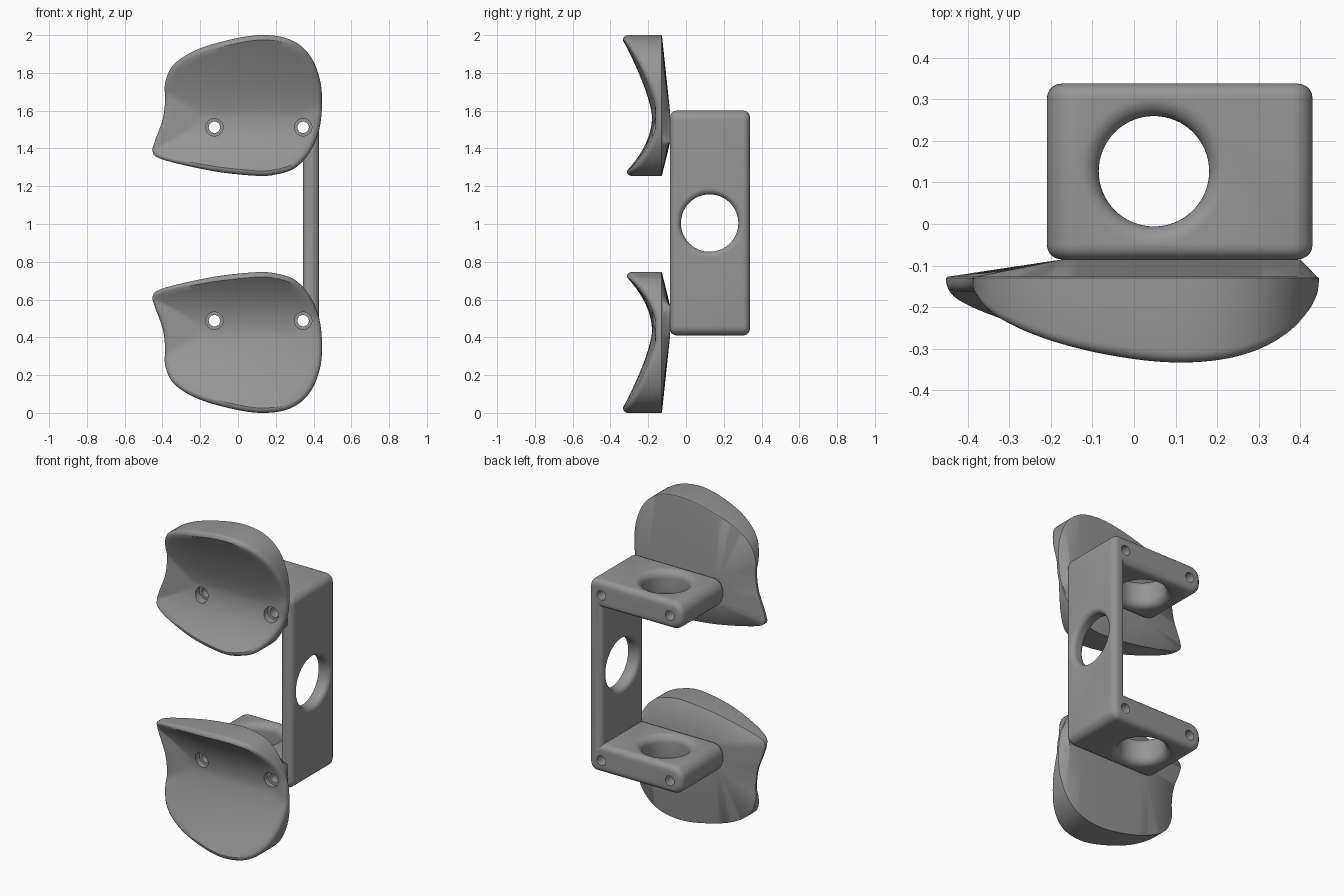
import bpy, bmesh, math
from mathutils import Vector

if "Cube" in bpy.data.objects:
    bpy.data.objects.remove(bpy.data.objects["Cube"])

grey = bpy.data.materials.new("mid grey")
grey.diffuse_color = (0.30, 0.30, 0.30, 1)
grey.use_nodes = True
grey.node_tree.nodes["Principled BSDF"].inputs["Base Color"].default_value = grey.diffuse_color


def make_object(name, bm):
    bmesh.ops.remove_doubles(bm, verts=bm.verts, dist=0.0004)
    bmesh.ops.recalc_face_normals(bm, faces=bm.faces)
    me = bpy.data.meshes.new(name)
    bm.to_mesh(me)
    bm.free()
    ob = bpy.data.objects.new(name, me)
    bpy.context.collection.objects.link(ob)
    me.materials.append(grey)
    return ob


def lathe(name, profile, centre, axis, n=64):
    """Solid of revolution: profile is (radius, position along the axis)."""
    bm = bmesh.new()
    rot = Vector((0, 0, 1)).rotation_difference(Vector(axis))
    rings = []
    for r, t in profile:
        rings.append([bm.verts.new(Vector(centre) + rot @ Vector(
            (r * math.cos(2 * math.pi * i / n), r * math.sin(2 * math.pi * i / n), t)))
            for i in range(n)])
    bridge(bm, rings)
    bm.faces.new(rings[0])
    bm.faces.new(rings[-1])
    return make_object(name, bm)


def bridge(bm, rings):
    n = len(rings[0])
    for a, b in zip(rings, rings[1:]):
        for i in range(n):
            j = (i + 1) % n
            bm.faces.new((a[i], a[j], b[j], b[i]))


def cut(ob, cutter):
    m = ob.modifiers.new("cut", 'BOOLEAN')
    m.operation, m.solver, m.object = 'DIFFERENCE', 'EXACT', cutter
    bpy.context.view_layer.objects.active = ob
    bpy.ops.object.modifier_apply(modifier=m.name)
    bpy.data.objects.remove(cutter)


def smooth(ob, angle=35):
    bpy.ops.object.select_all(action='DESELECT')
    ob.select_set(True)
    bpy.context.view_layer.objects.active = ob
    bpy.ops.object.shade_smooth_by_angle(angle=math.radians(angle))


def flared_hole(ob, centre, axis, r, half, f):
    """Round hole through a plate, with a fillet on both rims."""
    arc = [(r + f - f * math.sin(a), half - f + f * math.cos(a))
           for a in (math.radians(k * 11.25) for k in range(9))]
    top = [(r + f, half + 0.02)] + arc
    profile = top + [(q, -t) for q, t in reversed(top)]
    cut(ob, lathe("hole_cutter", profile, centre, axis))


def screw_hole(ob, x, z):
    """Through hole with a wider recess at the front."""
    cut(ob, lathe("screw_cutter", [(0.046, -0.7), (0.046, -0.135), (0.03, -0.135), (0.03, 0.7)],
                  (x, 0, z), (0, 1, 0), 32))


SCREWS = [(x, z) for x in (-0.125, 0.345) for z in (0.488, 1.512)]

# C-shaped bracket: (x, z, corner radius) profile extruded along y
corners = [(0.43, 0.41, 0.05), (0.43, 1.60, 0.05), (-0.21, 1.60, 0.07), (-0.21, 1.43, 0.07),
           (0.345, 1.43, 0), (0.345, 0.58, 0), (-0.21, 0.58, 0.07), (-0.21, 0.41, 0.07)]
outline = []
for i, (x, z, r) in enumerate(corners):
    p = Vector((x, z))
    if r == 0:
        outline.append(p)
        continue
    u = (Vector(corners[i - 1][:2]) - p).normalized()
    v = (Vector(corners[(i + 1) % 8][:2]) - p).normalized()
    for k in range(9):
        a = math.radians(k * 11.25)
        outline.append(p + r * (u * (1 - math.sin(a)) + v * (1 - math.cos(a))))
bm = bmesh.new()
rings = [[bm.verts.new((p.x, y, p.y)) for p in outline] for y in (-0.085, 0.338)]
bridge(bm, rings)
caps = [bm.faces.new(r) for r in rings]
bmesh.ops.recalc_face_normals(bm, faces=bm.faces)
bmesh.ops.bevel(bm, geom=[e for f in caps for e in f.edges], offset=0.035, segments=5,
                profile=0.5, affect='EDGES', clamp_overlap=False)
bracket = make_object("bracket", bm)
for z in (0.495, 1.515):
    flared_hole(bracket, (0.048, 0.127, z), (0, 0, 1), 0.133, 0.085, 0.045)
flared_hole(bracket, (0.3875, 0.125, 1.005), (1, 0, 0), 0.152, 0.0425, 0.03)
for x, z in SCREWS:
    screw_hole(bracket, x, z)
smooth(bracket)

# Saddle-shaped pads
PAD = [(-0.385, 1.75), (-0.335, 1.85), (-0.2, 1.93), (0, 1.985), (0.15, 2.0), (0.28, 1.975),
       (0.375, 1.90), (0.43, 1.78), (0.445, 1.65), (0.43, 1.5), (0.38, 1.38), (0.3, 1.295),
       (0.2, 1.262), (0.1, 1.255), (-0.1, 1.275), (-0.3, 1.315), (-0.42, 1.35),
       (-0.452, 1.385), (-0.44, 1.44), (-0.4, 1.55), (-0.386, 1.65)]
CENTRE = Vector((0.03, 1.60))


def closed_spline(points, steps):
    pts = [Vector(p) for p in points]
    n, out = len(pts), []
    for i in range(n):
        a, b, c, d = (pts[(i + k) % n] for k in (-1, 0, 1, 2))
        for s in range(steps):
            t = s / steps
            out.append(0.5 * (2 * b + (c - a) * t + (2 * a - 5 * b + 4 * c - d) * t * t
                              + (3 * b - a - 3 * c + d) * t ** 3))
    return out


def front_y(p):
    d, e = p.y - 1.57, p.x - 0.05
    hollow = 0.55 * d ** 1.4 if d > 0 else 1.6 * d * d
    return min(-0.18 - hollow + (0.2 if e > 0 else 0.27) * e * e, -0.162)


def pad(name, flip):
    edge = closed_spline(PAD, 6)
    bm = bmesh.new()
    rim, rings = 0.027, []

    def ring(place):
        rings.append([bm.verts.new((p.x, y, 2 - p.y if flip else p.y))
                      for p, y in map(place, edge)])

    def inset(p, dist):
        return p + (CENTRE - p).normalized() * dist

    # hollow front
    for k in range(1, 15):
        def place(p):
            q = CENTRE.lerp(inset(p, rim), k / 14)
            return q, front_y(q)
        ring(place)
    # rounded rim
    for k in range(1, 6):
        a = math.radians(18 * k)
        ring(lambda p: (inset(p, rim * (1 - math.sin(a))),
                        front_y(inset(p, rim)) + rim * (1 - math.cos(a))))
    # straight side, then a sloped back rising to a flat mounting strip
    ring(lambda p: (p, -0.130))
    ring(lambda p: (inset(p, 0.004), -0.127))
    ring(lambda p: (Vector((min(max(p.x, -0.17), 0.40), min(max(p.y, 1.43), 1.60))), -0.085))
    bridge(bm, rings)
    hub = bm.verts.new((CENTRE.x, front_y(CENTRE), 2 - CENTRE.y if flip else CENTRE.y))
    first = rings[0]
    for i in range(len(first)):
        bm.faces.new((hub, first[i], first[(i + 1) % len(first)]))
    bm.faces.new(rings[-1])
    ob = make_object(name, bm)
    for x, z in SCREWS:
        if (z < 1) == flip:
            screw_hole(ob, x, z)
    smooth(ob, 30)


pad("upper_pad", False)
pad("lower_pad", True)
